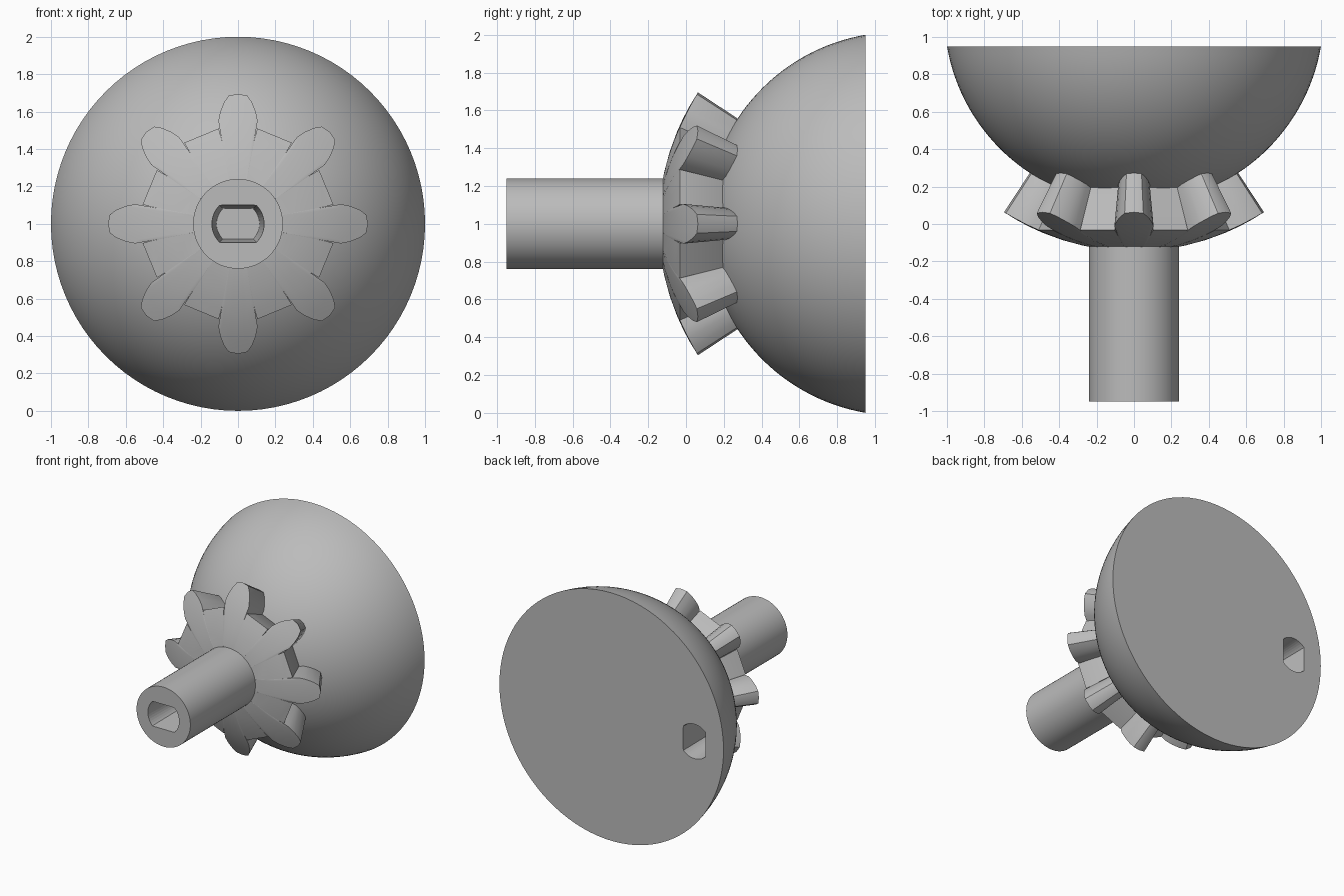
import bpy, bmesh, math
from mathutils import Vector

if "Cube" in bpy.data.objects:
    bpy.data.objects.remove(bpy.data.objects["Cube"])

# Common axis runs along y at z = 1; dome and gear share one sphere centre
CY, CZ = 1.12, 1.0
R_DOME, R_GEAR = 1.014, 1.265

grey = bpy.data.materials.new("plain grey")
grey.diffuse_color = (0.5, 0.5, 0.5, 1)
grey.use_nodes = True
grey.node_tree.nodes["Principled BSDF"].inputs["Base Color"].default_value = grey.diffuse_color


def make(name, rings, cap_first=True, cap_last=True):
    """Skin a closed mesh through rings of equal point count."""
    bm = bmesh.new()
    vs = [[bm.verts.new(p) for p in ring] for ring in rings]
    n = len(vs[0])
    for a, b in zip(vs, vs[1:]):
        for i in range(n):
            j = (i + 1) % n
            bm.faces.new((a[i], a[j], b[j], b[i]))
    if cap_first:
        bm.faces.new(vs[0])
    if cap_last:
        bm.faces.new(vs[-1])
    bmesh.ops.remove_doubles(bm, verts=bm.verts, dist=1e-5)
    bmesh.ops.recalc_face_normals(bm, faces=bm.faces)
    me = bpy.data.meshes.new(name)
    bm.to_mesh(me)
    bm.free()
    ob = bpy.data.objects.new(name, me)
    bpy.context.collection.objects.link(ob)
    me.materials.append(grey)
    return ob


def circle(r, y, n=96):
    return [(r * math.cos(2 * math.pi * i / n), y, CZ + r * math.sin(2 * math.pi * i / n))
            for i in range(n)]


def slot(name, cx, y0, y1, turned, shrink):
    """Hole cutter: a circle with two flats, slightly tapering inward."""
    def ring(y, k):
        pts = []
        for i in range(48):
            t = 2 * math.pi * i / 48
            u, v = 0.14 * math.cos(t), max(-0.1, min(0.1, 0.14 * math.sin(t)))
            if turned:
                u, v = v, u
            pts.append((cx + u * k, y, CZ + v * k))
        return pts
    ob = make(name, [ring(y0, 1), ring(y1, shrink)])
    ob.hide_render = True
    ob.hide_set(True)
    return ob


def cut(ob, cutter):
    m = ob.modifiers.new("hole", 'BOOLEAN')
    m.operation, m.object, m.solver = 'DIFFERENCE', cutter, 'EXACT'


# Dome: spherical cap with flat back
rim = math.asin(1.0 / R_DOME)
steps = [rim * i / 32 for i in range(1, 33)]
dome = make("dome", [circle(R_DOME * math.sin(a), CY - R_DOME * math.cos(a)) for a in steps[:-1]]
            + [circle(1.0, 0.95)])

# Shaft
shaft = make("shaft", [circle(0.24, -0.95, 64), circle(0.24, 0.0, 64)])

# Holes in the shaft end and in the flat back
cut(shaft, slot("shaft_hole_cutter", 0, -0.96, -0.5, False, 0.82))
cut(dome, slot("back_hole_cutter", -0.74, 0.96, 0.68, True, 0.85))

# Bevel gear: outline of eight teeth lying on a sphere, walls pointing at its centre
half = [(0.083, 0.425), (0.09, 0.46), (0.103, 0.51), (0.105, 0.55),
        (0.095, 0.6), (0.075, 0.65), (0.05, 0.685)]
tooth = half + [(0, 0.695)] + [(-w, r) for w, r in reversed(half)]
outline = []
for k in range(8):
    a = k * math.pi / 4
    for w, r in tooth:
        outline.append((w * math.cos(a) + r * math.sin(a), r * math.cos(a) - w * math.sin(a)))
# order the points evenly around the gear
outline.sort(key=lambda p: math.atan2(p[1], p[0]))


def on_sphere(k):
    return [Vector((x * k, CY - math.sqrt(R_GEAR ** 2 - (x * x + z * z) * k * k), CZ + z * k))
            for x, z in outline]


centre = Vector((0, CY, CZ))
front = [on_sphere(k) for k in (0.2, 0.4, 0.55, 0.7, 0.8, 0.9, 1.0)]
back = [centre + (p - centre) * (0.99 / R_GEAR) for p in front[-1]]
tail = [centre + (p - centre) * 0.5 for p in front[0]]
gear = make("gear", front + [back, tail])

# Smooth shading with sharp edges kept
for ob in (dome, shaft, gear):
    bpy.ops.object.select_all(action='DESELECT')
    ob.select_set(True)
    bpy.context.view_layer.objects.active = ob
    bpy.ops.object.shade_smooth_by_angle(angle=math.radians(32))
